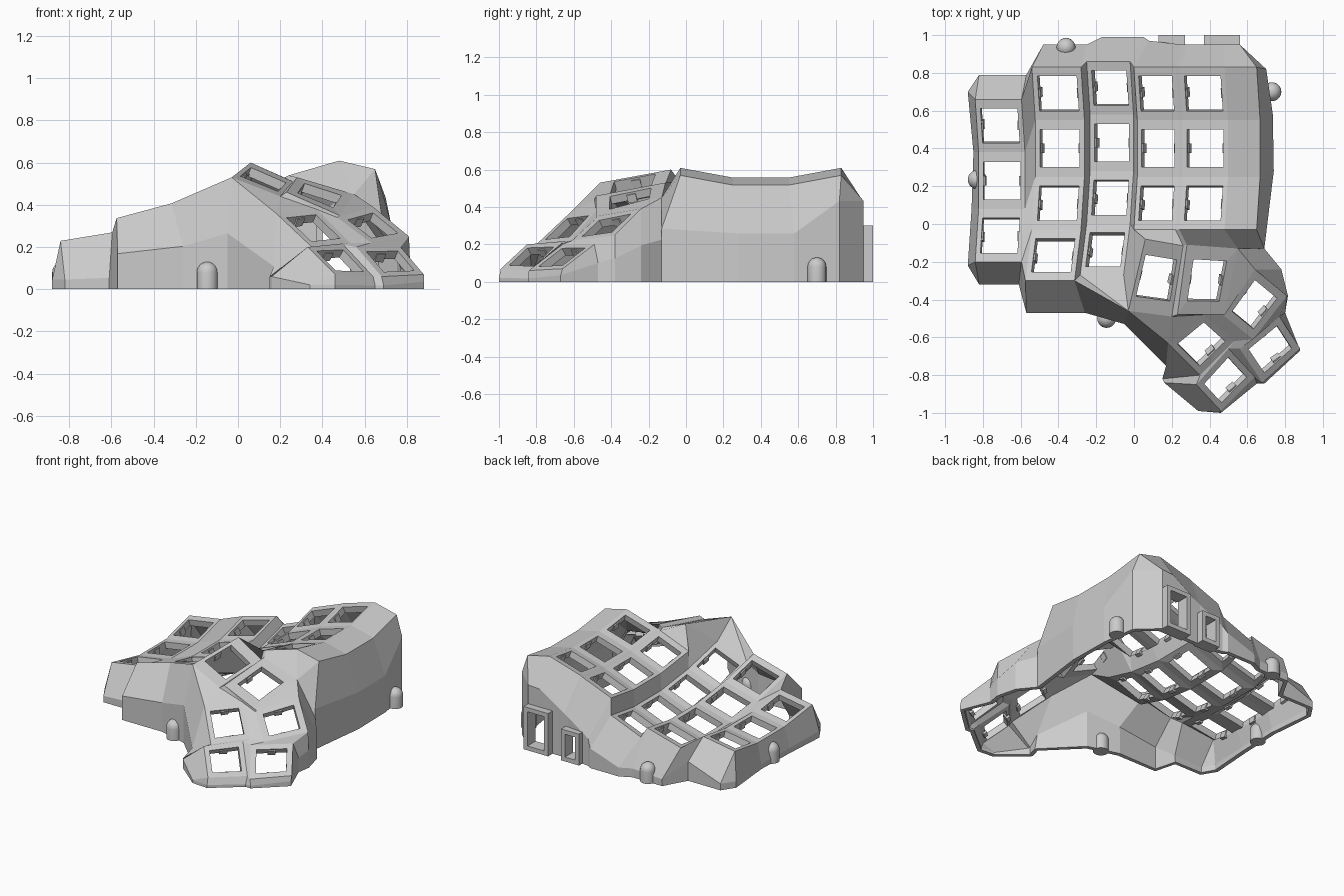
import bpy
import bmesh
from mathutils import Vector, Matrix

if "Cube" in bpy.data.objects:
    bpy.data.objects.remove(bpy.data.objects["Cube"], do_unlink=True)

grey = bpy.data.materials.new("light grey plastic")
grey.use_nodes = True
grey.diffuse_color = (0.6, 0.6, 0.6, 1)
grey.node_tree.nodes["Principled BSDF"].inputs["Base Color"].default_value = (0.6, 0.6, 0.6, 1)


def add_object(name, bm):
    mesh = bpy.data.meshes.new(name)
    bm.to_mesh(mesh)
    bm.free()
    mesh.materials.append(grey)
    obj = bpy.data.objects.new(name, mesh)
    bpy.context.collection.objects.link(obj)
    return obj


def add_box(bm, low, high):
    low, high = Vector(low), Vector(high)
    bmesh.ops.create_cube(bm, size=1, matrix=Matrix.Translation((low + high) / 2)
                          @ Matrix.Diagonal((*(high - low), 1)))


shell = bmesh.new()
clips = bmesh.new()
cache = {}


def vert(p):
    key = tuple(round(c, 4) for c in p)
    if key not in cache:
        cache[key] = shell.verts.new(p)
    return cache[key]


def face(*points):
    verts = list(dict.fromkeys(vert(p) for p in points))
    if len(verts) > 2:
        shell.faces.new(verts)


def key_plate(corners, fx, fy):
    """A square frame around a key opening, with a clip on each side."""
    a, b, c, d = corners

    def at(u, v):
        return a.lerp(b, u).lerp(d.lerp(c, u), v)
    hole = [at(fx, fy), at(1 - fx, fy), at(1 - fx, 1 - fy), at(fx, 1 - fy)]
    for i in range(4):
        k = (i + 1) % 4
        face(corners[i], corners[k], hole[k], hole[i])
    across = (hole[1] - hole[0]).normalized()
    up = across.cross(hole[0] - hole[3]).normalized()
    along = up.cross(across)
    turn = Matrix((across, along, up)).transposed().to_4x4()
    for i, k, side in ((0, 3, -1), (1, 2, 1)):
        mid = (hole[i] + hole[k]) / 2 - up * 0.034 + across * side * 0.005
        bmesh.ops.create_cube(clips, size=1, matrix=Matrix.Translation(mid) @ turn
                              @ Matrix.Diagonal((0.025, 0.05, 0.045, 1)))


# Curved key columns: left x, right x, left z, right z, centre y, rows
OFFSETS = (0.43, 0.15, -0.15, -0.43, -0.70)
COLUMNS = (
    (-0.82, -0.575, 0.17, 0.21, 0.23, 3),
    (-0.52, -0.26, 0.18, 0.25, 0.40, 4),
    (-0.23, 0.00, 0.19, 0.28, 0.43, 4),
    (0.02, 0.24, 0.385, 0.47, 0.40, 3),
    (0.26, 0.50, 0.48, 0.55, 0.40, 3),
    (0.50, 0.67, 0.55, 0.51, 0.40, 3),
)
left, right = [], []
for n, (xl, xr, zl, zr, yc, rows) in enumerate(COLUMNS):
    for side, x, z in ((left, xl, zl), (right, xr, zr)):
        side.append([Vector((x - 0.35 * 0.32 * d * d, yc + d, z + 0.32 * d * d))
                     for d in OFFSETS[:rows + 1]])
    for j in range(rows):
        corners = (left[n][j], right[n][j], right[n][j + 1], left[n][j + 1])
        if n < 5:
            key_plate(corners, 0.1, 0.17)
        else:
            face(*corners)

# Webs between columns
for n in range(4):
    count = min(len(right[n]), len(left[n + 1])) - 1
    for j in range(count):
        face(right[n][j], left[n + 1][j], left[n + 1][j + 1], right[n][j + 1])
face(right[0][3], left[1][3], left[1][4])

# Thumb cluster plates, corners in clockwise order
THUMB = (
    ((0.06, -0.08, 0.60), (0.26, -0.115, 0.51), (0.20, -0.49, 0.44), (-0.03, -0.46, 0.53)),
    ((0.28, -0.11, 0.53), (0.55, -0.13, 0.45), (0.48, -0.48, 0.35), (0.23, -0.48, 0.46)),
    ((0.64, -0.24, 0.39), (0.81, -0.38, 0.25), (0.63, -0.61, 0.22), (0.47, -0.48, 0.34)),
    ((0.77, -0.49, 0.20), (0.88, -0.66, 0.07), (0.68, -0.84, 0.06), (0.56, -0.66, 0.20)),
    ((0.37, -0.48, 0.38), (0.53, -0.62, 0.22), (0.35, -0.80, 0.20), (0.18, -0.63, 0.36)),
    ((0.50, -0.66, 0.21), (0.64, -0.81, 0.06), (0.46, -0.99, 0.07), (0.33, -0.85, 0.20)),
)
A, B, C, D, E, F = (tuple(map(Vector, q)) for q in THUMB)
for plate, fx, fy in ((A, 0.1, 0.21), (B, 0.17, 0.2), (C, 0.15, 0.15),
                      (D, 0.15, 0.14), (E, 0.15, 0.13), (F, 0.15, 0.13)):
    key_plate(plate, fx, fy)

# Webs joining the thumb cluster to itself and to the columns
L, R = left, right
for web in (
    (A[1], B[0], B[3], A[2]), (B[1], C[0], C[3], B[2]), (C[1], D[0], D[3], C[2]),
    (E[1], F[0], F[3], E[2]), (F[0], D[3], D[2], F[1]), (C[2], D[3], F[0], E[1]),
    (C[3], C[2], E[1], E[0]), (B[3], B[2], E[0]), (B[2], C[3], E[0]),
    (A[2], B[3], E[0]), (A[2], E[0], E[3]), (A[3], A[2], E[3]),
    (R[2][3], A[0], R[2][4]), (R[2][4], A[0], A[3]),
    (R[1][4], L[2][4], A[3]), (L[2][4], R[2][4], A[3]),
    (R[2][3], L[3][3], A[0]), (L[3][3], R[3][3], A[1], A[0]),
    (R[3][3], L[4][3], B[0], A[1]), (L[4][3], R[4][3], B[1], B[0]),
    (R[4][3], R[5][3], B[1]),
):
    face(*web)
top_count = len(shell.verts)

# Outer wall: rim point and the ground point below it
WALL = (
    (R[5][0], 0.70, 0.82), (R[5][1], 0.735, 0.58), (R[5][2], 0.74, 0.28),
    (R[5][3], 0.69, -0.13), (B[1], 0.69, -0.13), (C[0], 0.78, -0.24),
    (C[1], 0.815, -0.38), (D[0], 0.80, -0.47), (D[1], 0.88, -0.67),
    (D[2], 0.69, -0.845), (F[1], 0.65, -0.845), (F[2], 0.46, -1.0),
    (F[2], 0.34, -0.99), (F[3], 0.16, -0.84), (E[2], 0.15, -0.82),
    (E[3], 0.17, -0.75), (A[3], -0.05, -0.53),
    (R[1][4], -0.26, -0.47), (L[1][4], -0.57, -0.47),
    (R[0][3], -0.61, -0.32), (L[0][3], -0.82, -0.32), (L[0][3], -0.88, -0.22),
    (L[0][2], -0.86, 0.08), (L[0][1], -0.85, 0.38), (L[0][0], -0.88, 0.70),
    (L[0][0], -0.82, 0.79), (R[0][0], -0.57, 0.79), (L[1][0], -0.48, 0.95),
    (R[1][0], -0.25, 0.95), (L[2][0], -0.17, 0.99), (R[2][0], 0.05, 0.99),
    (L[3][0], 0.08, 0.97), (R[3][0], 0.25, 0.95), (L[4][0], 0.28, 0.95),
    (R[4][0], 0.47, 0.95), (R[5][0], 0.56, 0.95),
)


def bend(rim, x, y):
    """Point where the sloping upper wall turns vertical."""
    ratio = 0.5
    if y > 0.8:
        ratio = min(max(0.37 + 0.7 * x, 0.2), 0.76)
    elif y < -0.7:
        ratio = 0.3
    elif x < -0.6:
        ratio = 0.2
    return Vector((x, y, rim.z * ratio))


for i, (rim, x, y) in enumerate(WALL):
    rim2, x2, y2 = WALL[(i + 1) % len(WALL)]
    mid, mid2 = bend(rim, x, y), bend(rim2, x2, y2)
    face(rim, rim2, mid2, mid)
    face(mid, mid2, Vector((x2, y2, 0)), Vector((x, y, 0)))

# Back ports: cut the openings in the wall and add raised frames
frames = bmesh.new()
for x0, x1, z0, z1 in ((0.37, 0.56, 0.0, 0.30), (0.13, 0.27, 0.0, 0.22)):
    t = 0.03
    hole = (x0 + t, x1 - t, z0 + t, z1 - t)
    for k, value in enumerate(hole):
        axis = Vector((1, 0, 0)) if k < 2 else Vector((0, 0, 1))
        faces = [f for f in shell.faces if all(v.co.y > 0.93 for v in f.verts)]
        geom = faces + list({e for f in faces for e in f.edges}) + list({v for f in faces for v in f.verts})
        bmesh.ops.bisect_plane(shell, geom=geom, plane_co=axis * value, plane_no=axis)
    inside = []
    for f in shell.faces:
        c = f.calc_center_median()
        if c.y > 0.93 and hole[0] < c.x < hole[1] and hole[2] < c.z < hole[3]:
            inside.append(f)
    bmesh.ops.delete(shell, geom=inside, context='FACES')
    add_box(frames, (x0, 0.91, z0), (x0 + t, 1.0, z1))
    add_box(frames, (x1 - t, 0.91, z0), (x1, 1.0, z1))
    add_box(frames, (x0 + t, 0.91, z0), (x1 - t, 1.0, z0 + t))
    add_box(frames, (x0 + t, 0.91, z1 - t), (x1 - t, 1.0, z1))
add_object("port_frames", frames)

# Finish the shell with an inward thickness, thinner in the walls
bmesh.ops.recalc_face_normals(shell, faces=shell.faces)
if sum(f.normal.z * f.calc_area() for f in shell.faces) < 0:
    bmesh.ops.reverse_faces(shell, faces=shell.faces)
case = add_object("case_shell", shell)
plates = case.vertex_groups.new(name="plates")
plates.add(list(range(top_count)), 1.0, 'REPLACE')
solid = case.modifiers.new("thickness", 'SOLIDIFY')
solid.thickness = 0.045
solid.offset = -1
solid.vertex_group = plates.name
solid.thickness_vertex_group = 0.65
add_object("switch_clips", clips)

# Domed screw posts around the wall
for n, (x, y) in enumerate(((-0.36, 0.935), (0.73, 0.70), (-0.83, 0.235), (-0.145, -0.50))):
    post = bmesh.new()
    bmesh.ops.create_uvsphere(post, u_segments=24, v_segments=12, radius=0.05,
                              matrix=Matrix.Translation((x, y, 0.08)))
    for v in post.verts:
        if v.co.z < 0.079:
            v.co.z = 0
            v.co.xy = (v.co.xy - Vector((x, y))).normalized() * 0.05 + Vector((x, y))
    bmesh.ops.remove_doubles(post, verts=post.verts, dist=0.0005)
    obj = add_object(f"screw_post_{n + 1}", post)
    bpy.context.view_layer.objects.active = obj
    obj.select_set(True)
    bpy.ops.object.shade_smooth_by_angle()
    obj.select_set(False)
